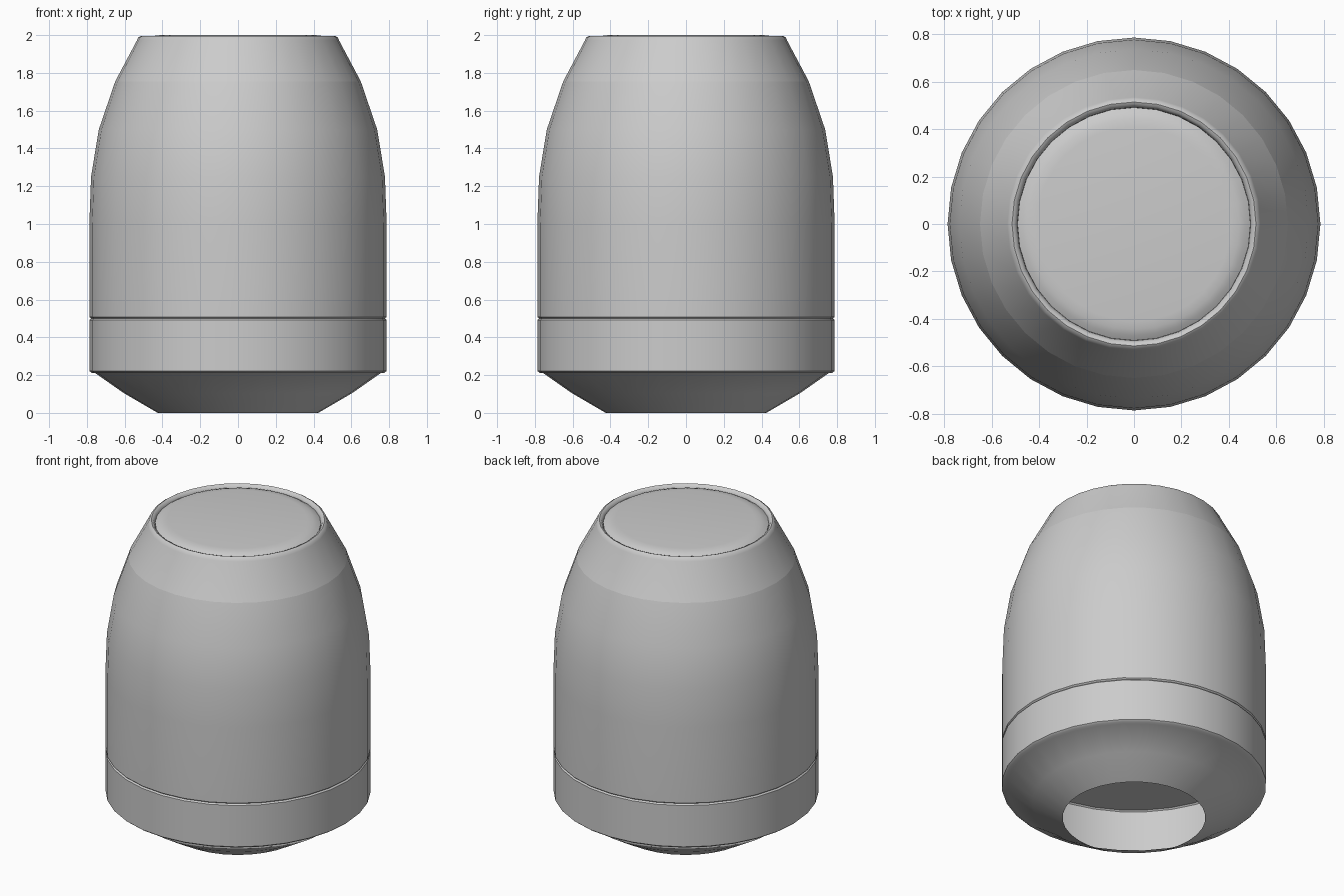
import bpy, bmesh, math

if "Cube" in bpy.data.objects:
    bpy.data.objects.remove(bpy.data.objects["Cube"])

SEGMENTS = 32


def lathe(name, profile):
    """Revolve (radius, z) points, listed so that faces point outward, round z."""
    bm = bmesh.new()
    rings = []
    for r, z in profile:
        if r == 0:
            rings.append([bm.verts.new((0, 0, z))] * SEGMENTS)
        else:
            rings.append([bm.verts.new((r * math.cos(2 * math.pi * i / SEGMENTS),
                                        r * math.sin(2 * math.pi * i / SEGMENTS), z))
                          for i in range(SEGMENTS)])
    for low, high in zip(rings, rings[1:]):
        for i in range(SEGMENTS):
            j = (i + 1) % SEGMENTS
            quad = [low[i], low[j], high[j], high[i]]
            bm.faces.new(list(dict.fromkeys(quad)))
    mesh = bpy.data.meshes.new(name)
    bm.to_mesh(mesh)
    bm.free()
    obj = bpy.data.objects.new(name, mesh)
    bpy.context.collection.objects.link(obj)
    bpy.ops.object.select_all(action='DESELECT')
    bpy.context.view_layer.objects.active = obj
    obj.select_set(True)
    bpy.ops.object.shade_smooth_by_angle(angle=math.radians(40))
    return obj


# Hollow base ring with a tapered underside and an open hole
lathe("base_ring", [(0.425, 0), (0.605, 0.105), (0.755, 0.21), (0.775, 0.212),
                    (0.787, 0.222), (0.787, 0.492), (0.778, 0.5)])

# Main barrel, closed underneath
lathe("barrel", [(0, 0.5), (0.77, 0.5), (0.778, 0.5), (0.787, 0.508), (0.787, 1.0),
                 (0.778, 1.25), (0.737, 1.5), (0.65, 1.755)])

# Straight sloped shoulder with a rounded rim
lathe("shoulder", [(0.65, 1.755), (0.535, 1.972), (0.528, 1.988), (0.515, 1.996),
                   (0.503, 1.991), (0.494, 1.975), (0.49, 1.95)])

# Soft-edged plug filling the opening
lathe("top_plug", [(0.492, 1.95), (0.492, 1.975), (0.47, 1.988), (0.445, 1.996),
                   (0.41, 2.0), (0, 2.0)])
